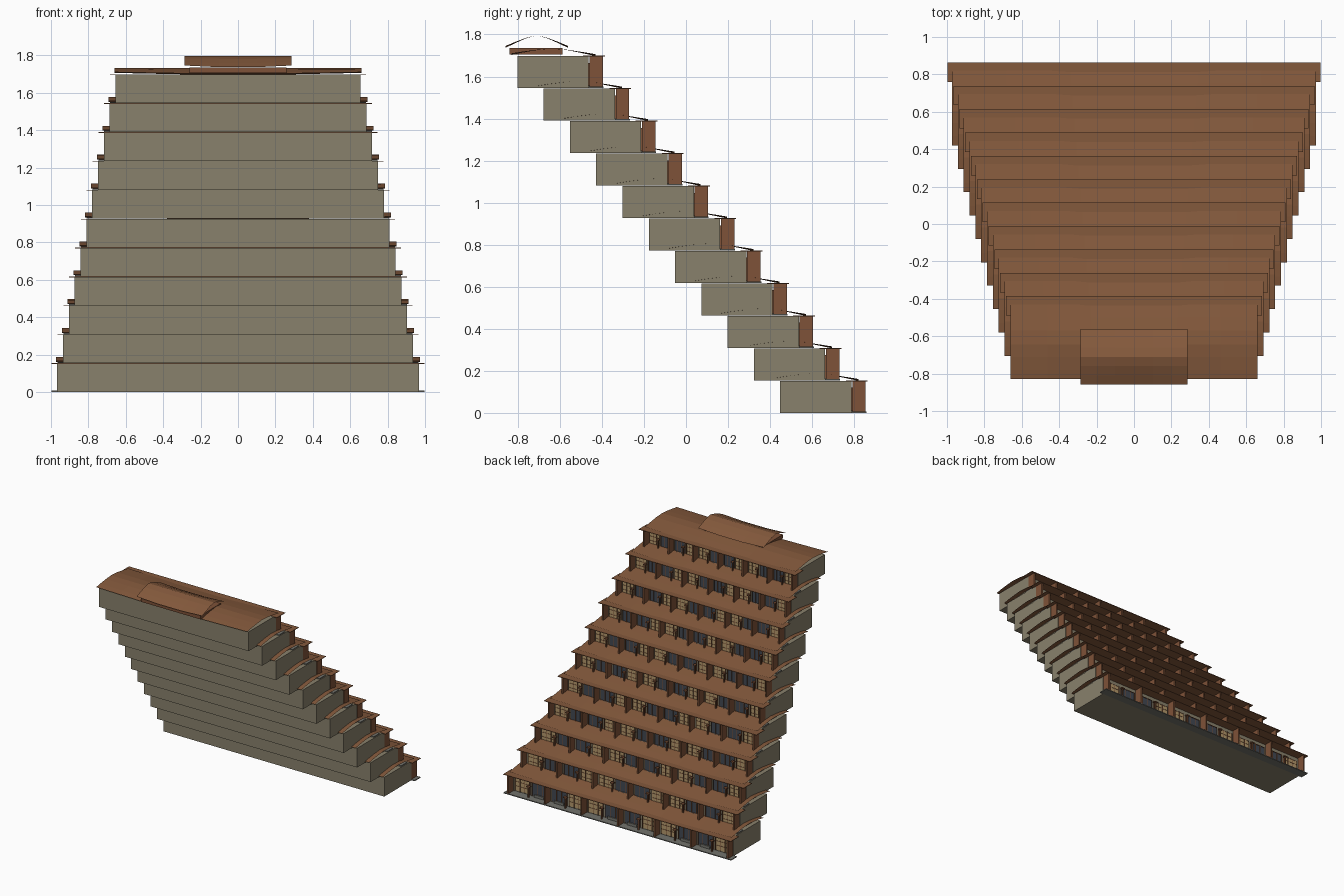
import bpy, bmesh
from mathutils import Matrix, Vector

if "Cube" in bpy.data.objects:
    bpy.data.objects.remove(bpy.data.objects["Cube"])

TIERS, BAYS = 11, 6
RISE, SETBACK, TAPER = 0.1545, 0.125, 0.0312


def material(name, rgb):
    m = bpy.data.materials.new(name)
    m.use_nodes = True
    m.diffuse_color = (*rgb, 1)
    m.node_tree.nodes["Principled BSDF"].inputs["Base Color"].default_value = (*rgb, 1)
    return m


PLASTER = material("olive plaster", (0.25, 0.22, 0.15))
TILE = material("brown roof", (0.23, 0.10, 0.045))
WOOD = material("brown timber", (0.21, 0.085, 0.04))
TAN = material("tan screen", (0.46, 0.32, 0.15))
GLASS = material("dark glass", (0.055, 0.065, 0.085))
STONE = material("grey stone", (0.17, 0.17, 0.15))


def finish(bm, name, mat):
    me = bpy.data.meshes.new(name)
    bm.to_mesh(me)
    bm.free()
    me.materials.append(mat)
    ob = bpy.data.objects.new(name, me)
    bpy.context.collection.objects.link(ob)
    return ob


def boxes(name, mat, spans):
    """One object from boxes given as (x0, x1, y0, y1, z0, z1)."""
    bm = bmesh.new()
    for x0, x1, y0, y1, z0, z1 in spans:
        mid = Vector((x0 + x1, y0 + y1, z0 + z1)) / 2
        size = Matrix.Diagonal((x1 - x0, y1 - y0, z1 - z0, 1))
        bmesh.ops.create_cube(bm, size=1, matrix=Matrix.Translation(mid) @ size)
    return finish(bm, name, mat)


def curved_roof(name, half, profile, lift):
    """Thin roof sheet along x; its eaves turn up towards both ends."""
    bm = bmesh.new()
    top = max(z for _, z in profile)
    low = min(z for _, z in profile)
    rows = []
    for s in (-1, -0.7, -0.35, 0.35, 0.7, 1):
        up = lift * max(0, (abs(s) - 0.35) / 0.65)
        rows.append([bm.verts.new((s * half, y, z + up * (top - z) / (top - low)))
                     for y, z in profile])
    for a, b in zip(rows, rows[1:]):
        for j in range(len(profile) - 1):
            bm.faces.new((a[j], b[j], b[j + 1], a[j + 1]))
    return finish(bm, name, TILE)


for i in range(TIERS):
    half = 0.967 - TAPER * i
    dy, z = -SETBACK * i, RISE * i
    tag = f"tier_{i + 1}_"
    wall_y = 0.787 + dy
    edge = half + 0.029

    # Room block, balcony floor and balcony canopy
    boxes(tag + "block", PLASTER, [(-half, half, 0.448 + dy, wall_y, z, z + RISE - 0.002)])
    boxes(tag + "balcony_floor", STONE, [(-edge, edge, wall_y, 0.858 + dy, z, z + 0.007)])
    boxes(tag + "canopy", TILE, [(-edge, edge, 0.76 + dy, 0.864 + dy, z + 0.15, z + 0.154)])

    # Curved roof over the block
    profile = [(0.42, 0.003), (0.47, 0.014), (0.54, 0.026), (0.605, 0.033),
               (0.68, 0.027), (0.75, 0.013), (0.82, -0.002)]
    curved_roof(tag + "roof", half + 0.006,
                [(y + dy, z + RISE + h) for y, h in profile], 0.009)

    # Balcony fins, screens, windows and joinery
    fins, screens, panes, joinery, planters = [], [], [], [], []
    bay = 2 * (half - 0.006) / BAYS
    for k in range(BAYS + 1):
        x = -half + 0.006 + k * bay
        fins.append((x - 0.006, x + 0.006, wall_y + 0.004, 0.855 + dy, z + 0.005, z + 0.151))
    for k in range(BAYS):
        left = -half + 0.006 + k * bay

        def across(a, b, flip=k % 2):
            if flip:
                a, b = 1 - b, 1 - a
            return left + a * bay, left + b * bay

        screens.append((*across(0.06, 0.46), wall_y, wall_y + 0.005, z + 0.015, z + 0.115))
        panes.append((*across(0.53, 0.94), wall_y, wall_y + 0.005, z + 0.015, z + 0.115))
        for a in (0.05, 0.19, 0.32, 0.45, 0.52, 0.66, 0.80, 0.93):
            joinery.append((*across(a, a + 0.014), wall_y, wall_y + 0.008, z + 0.01, z + 0.12))
        for h in (0.05, 0.085, 0.115):
            joinery.append((*across(0.05, 0.464), wall_y, wall_y + 0.007, z + h, z + h + 0.003))
        joinery.append((*across(0.52, 0.944), wall_y, wall_y + 0.008, z + 0.115, z + 0.12))
        # Mid-bay post with a short crossbar
        joinery.append((*across(0.48, 0.51), 0.818 + dy, 0.828 + dy, z + 0.005, z + 0.092))
        joinery.append((*across(0.45, 0.54), 0.812 + dy, 0.834 + dy, z + 0.088, z + 0.096))
        planters.append((*across(0.6, 0.86), wall_y, wall_y + 0.014, z + 0.007, z + 0.028))
    boxes(tag + "fins", WOOD, fins)
    boxes(tag + "screens", TAN, screens)
    boxes(tag + "windows", GLASS, panes)
    boxes(tag + "joinery", WOOD, joinery)
    boxes(tag + "planters", STONE, planters)

# Raised ridge vent with its own floating curved roof
boxes("vent_base", WOOD, [(-0.26, 0.26, -0.84, -0.587, 1.705, 1.735)])
curved_roof("vent_roof", 0.287,
            [(-0.858, 1.737), (-0.81, 1.76), (-0.76, 1.782), (-0.71, 1.796),
             (-0.66, 1.782), (-0.61, 1.76), (-0.562, 1.737)], 0.009)
